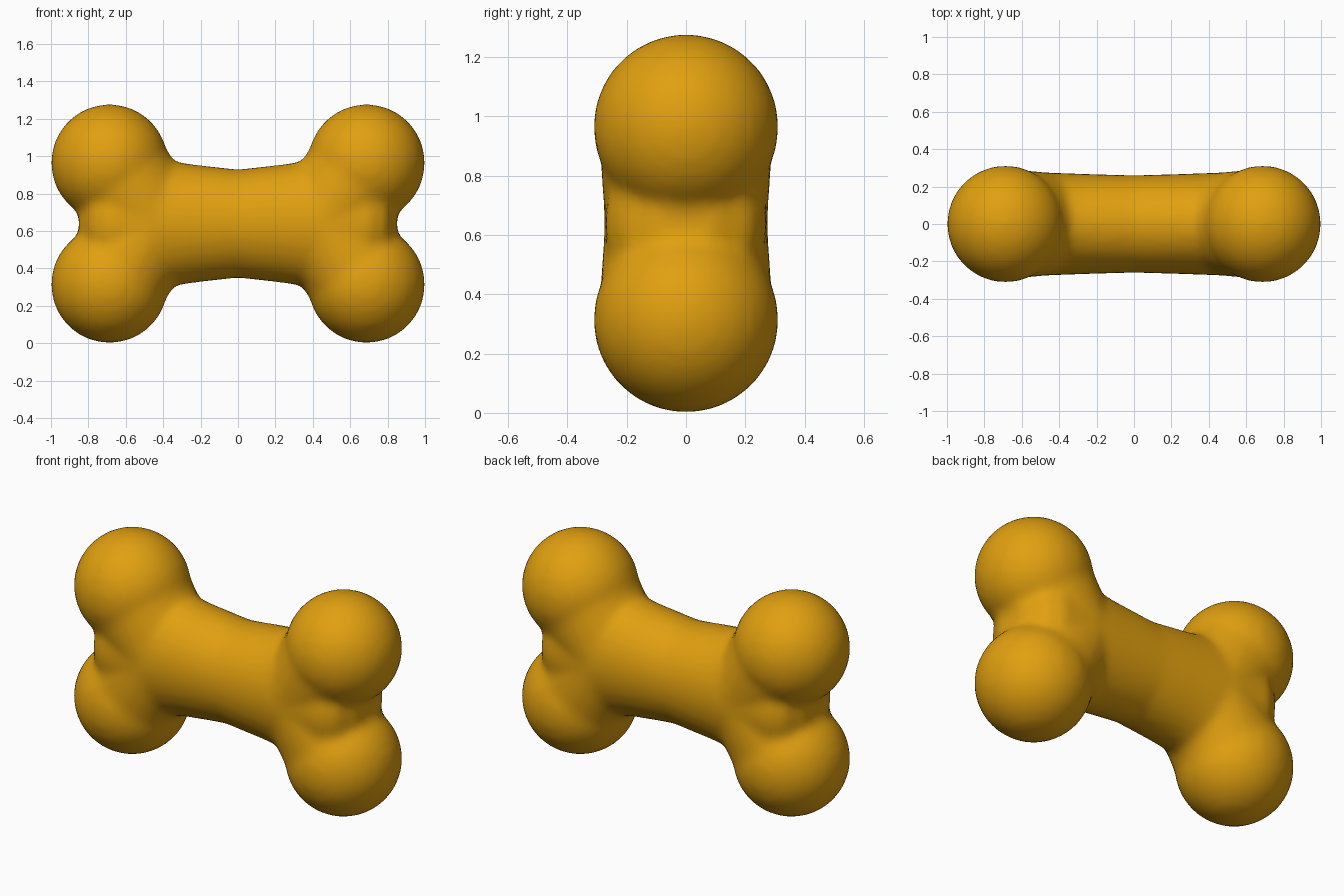
import bpy, bmesh, math
from mathutils import Vector, Matrix

if "Cube" in bpy.data.objects:
    bpy.data.objects.remove(bpy.data.objects["Cube"])

MID = 0.639          # height of the shaft axis
SEG = 32

bm = bmesh.new()


def shaft(sections):
    """Loft elliptical rings along x: (x, y radius, z radius)."""
    rings = []
    for x, ry, rz in sections:
        rings.append([bm.verts.new((x, ry * math.cos(a), MID + rz * math.sin(a)))
                      for a in (2 * math.pi * i / SEG for i in range(SEG))])
    for r0, r1 in zip(rings, rings[1:]):
        for i in range(SEG):
            j = (i + 1) % SEG
            bm.faces.new((r0[i], r0[j], r1[j], r1[i]))
    bm.faces.new(rings[0][::-1])
    bm.faces.new(rings[-1])


def limb(a, b, ra, rb):
    """Tapered round neck between two points."""
    a, b = Vector(a), Vector(b)
    d = b - a
    rot = d.to_track_quat('Z', 'Y').to_matrix().to_4x4()
    bmesh.ops.create_cone(bm, cap_ends=True, segments=SEG, radius1=ra, radius2=rb,
                          depth=d.length, matrix=Matrix.Translation((a + b) / 2) @ rot)


# waisted shaft
half = [(0.25, 0.268, 0.318), (0.5, 0.277, 0.36), (0.7, 0.272, 0.3), (0.79, 0.22, 0.25),
        (0.85, 0.1, 0.15)]
shaft([(-x, y, z) for x, y, z in reversed(half)] + [(0, 0.261, 0.29)] + half)

# four knobs and their necks
for sx in (-1, 1):
    for sz in (-1, 1):
        knob = (sx * 0.687, 0, MID + sz * 0.325)
        bmesh.ops.create_uvsphere(bm, u_segments=SEG, v_segments=20, radius=0.313,
                                  matrix=Matrix.Translation(knob))
        limb((sx * 0.47, 0, MID + sz * 0.02), knob, 0.275, 0.297)

bmesh.ops.recalc_face_normals(bm, faces=bm.faces)
mesh = bpy.data.meshes.new("bone")
bm.to_mesh(mesh)
bm.free()
bone = bpy.data.objects.new("bone", mesh)
bpy.context.collection.objects.link(bone)

# fuse the parts and soften the joins
fuse = bone.modifiers.new("fuse", 'REMESH')
fuse.mode = 'VOXEL'
fuse.voxel_size = 0.025
fuse.use_smooth_shade = True
soft = bone.modifiers.new("soften", 'SMOOTH')
soft.factor = 0.5
soft.iterations = 6

mat = bpy.data.materials.new("golden orange")
mat.diffuse_color = (0.75, 0.35, 0.005, 1)
mat.use_nodes = True
mat.node_tree.nodes["Principled BSDF"].inputs["Base Color"].default_value = mat.diffuse_color
mesh.materials.append(mat)
